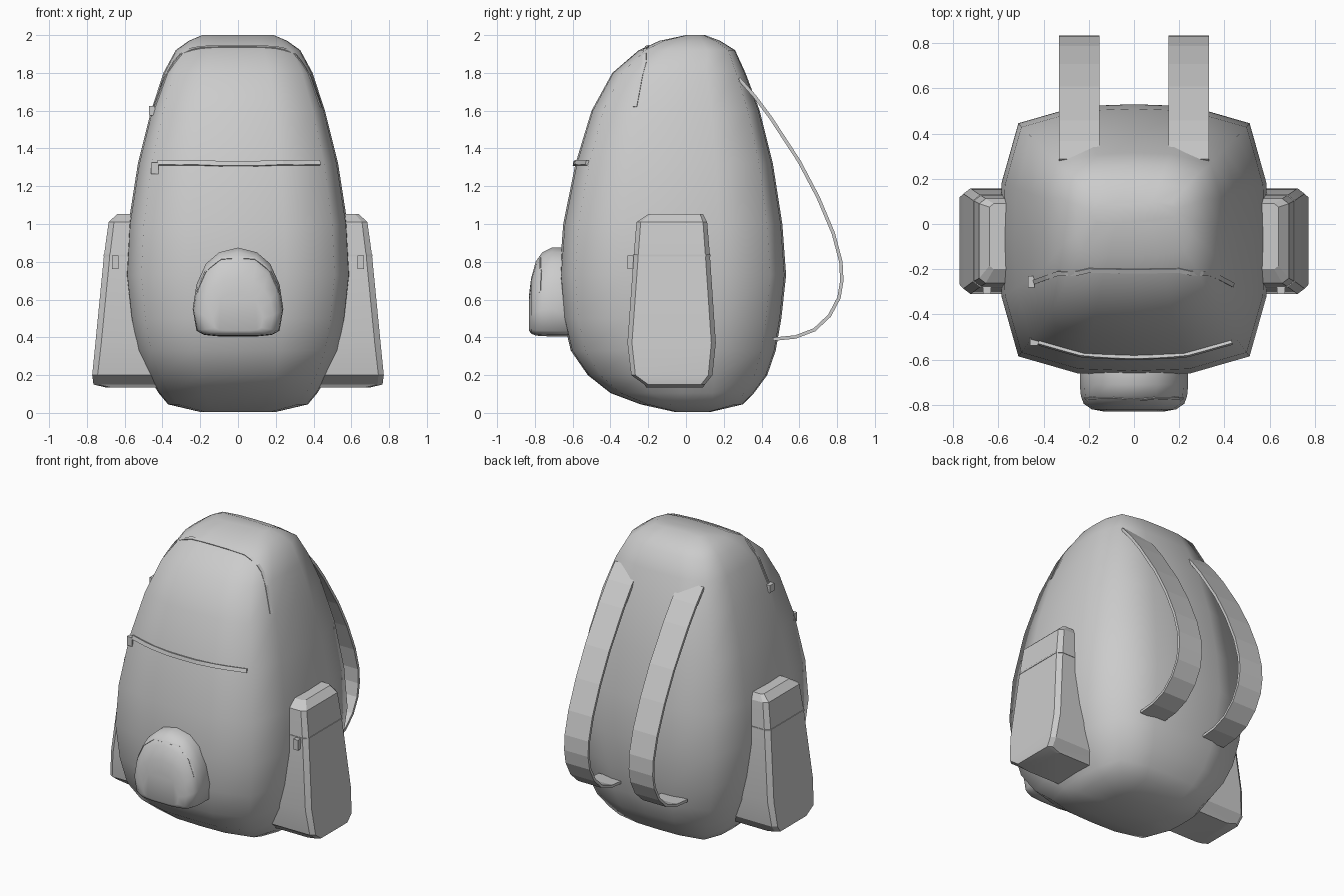
import bpy, bmesh
from mathutils import Vector
from mathutils.bvhtree import BVHTree

if "Cube" in bpy.data.objects:
    bpy.data.objects.remove(bpy.data.objects["Cube"])


def loft(name, rings, angle=None, smooth=False):
    """Skin a list of equal-length point rings and cap both ends."""
    bm = bmesh.new()
    vs = [[bm.verts.new(p) for p in r] for r in rings]
    n = len(vs[0])
    for a, b in zip(vs, vs[1:]):
        for i in range(n):
            bm.faces.new((a[i], a[(i + 1) % n], b[(i + 1) % n], b[i]))
    bm.faces.new(vs[0][::-1])
    bm.faces.new(vs[-1])
    bmesh.ops.recalc_face_normals(bm, faces=bm.faces)
    me = bpy.data.meshes.new(name)
    bm.to_mesh(me)
    bm.free()
    for p in me.polygons:
        p.use_smooth = smooth
    ob = bpy.data.objects.new(name, me)
    bpy.context.collection.objects.link(ob)
    if angle:
        bpy.ops.object.select_all(action='DESELECT')
        ob.select_set(True)
        bpy.context.view_layer.objects.active = ob
        bpy.ops.object.shade_smooth_by_angle(angle=angle)
    return ob


def box(name, c, s):
    x, y, z = (v / 2 for v in s)
    loft(name, [[(c[0] + sx * x, c[1] + sy * y, c[2] + d) for sx, sy in
                 ((-1, -1), (1, -1), (1, 1), (-1, 1))] for d in (-z, z)])


def tree_of(ob):
    return BVHTree.FromPolygons([v.co for v in ob.data.vertices],
                                [p.vertices for p in ob.data.polygons])


def zipper(name, ob, path, width, height):
    """Thin raised strip laid on the surface of ob along a path."""
    tree = tree_of(ob)
    pts = [Vector(p) for p in path]
    fine = [a.lerp(b, t / 3) for a, b in zip(pts, pts[1:]) for t in range(3)] + [pts[-1]]
    hits = [tree.find_nearest(p)[:2] for p in fine]
    rings = []
    for i, (p, n) in enumerate(hits):
        tan = hits[min(i + 1, len(hits) - 1)][0] - hits[max(i - 1, 0)][0]
        a = n.cross(tan).normalized() * width / 2
        b = n * height
        rings.append([p - a - b, p + a - b, p + a + b, p - a + b])
    loft(name, rings)


# main body: rounded-square section, (z, half width, front y, back y)
quad = [(1, 0), (.985, .42), (.86, .86), (.42, .985)]
section = []
x_dir, y_dir = (1, 0), (0, 1)
for k in range(4):
    section += quad
    quad = [(-y, x) for x, y in quad]
    quad = quad if k < 3 else []
levels = [(.005, .2, -.06, .13), (.045, .37, -.24, .3), (.105, .42, -.4, .36),
          (.2, .48, -.52, .43), (.33, .535, -.61, .475), (.5, .57, -.65, .505),
          (.73, .595, -.67, .53), (1, .58, -.65, .51), (1.32, .53, -.585, .46),
          (1.6, .46, -.5, .39), (1.8, .395, -.39, .315), (1.92, .33, -.25, .26),
          (1.97, .26, -.14, .18), (2, .19, 0, .1)]
body = loft("main_body", [[(w * sx, (f + b) / 2 + (b - f) / 2 * sy, z)
                           for sx, sy in section] for z, w, f, b in levels], smooth=True)

# zips on the body, with pulls
zipper("top_zip", body, [(-.45, -.26, 1.6), (-.34, -.22, 1.86), (-.2, -.21, 1.945),
                         (.2, -.21, 1.945), (.34, -.22, 1.86), (.44, -.27, 1.62)], .02, .006)
zipper("middle_zip", body, [(-.42, -.51, 1.32), (-.3, -.55, 1.32), (-.1, -.59, 1.32),
                            (.1, -.59, 1.32), (.3, -.55, 1.32), (.43, -.51, 1.32)], .026, .014)
box("top_zip_pull", (-.455, -.255, 1.6), (.03, .05, .05))
box("middle_zip_pull", (-.44, -.52, 1.295), (.04, .035, .06))

# front pocket: arched outline, (y, x scale, z scale)
half = [(.1, .405), (.18, .413), (.22, .435), (.24, .55), (.22, .68), (.17, .79), (.1, .85)]
arch = half + [(0, .875)] + [(-x, z) for x, z in half[::-1]]
pocket = loft("front_pocket", [[(x * sx, y, .47 + (z - .47) * (sz if z > .47 else sx))
                                for x, z in arch]
                               for y, sx, sz in ((-.5, 1, 1), (-.71, 1, 1), (-.76, .98, .94),
                                                 (-.795, .93, .82), (-.82, .78, .6),
                                                 (-.83, .55, .4))], smooth=True)
zipper("front_pocket_zip", pocket, [(-.22, -.775, .64), (-.18, -.775, .75), (-.09, -.775, .82),
                                    (.09, -.775, .82), (.18, -.775, .75), (.22, -.775, .64)],
       .012, .004)

# side pockets: chamfered section, (z, outer x, front y, back y, chamfer)
prof = [(.135, .70, -.21, .09, .02), (.15, .765, -.22, .1, .02), (.2, .772, -.29, .14, .022),
        (.37, .755, -.31, .158, .024), (.83, .71, -.277, .127, .024),
        (1.01, .685, -.262, .112, .022), (1.052, .64, -.2, .09, .015)]
for side, s in (("right", 1), ("left", -1)):
    rings = [[(s * .42, f, z), (s * (x - c * 1.3), f, z), (s * x, f + c, z),
              (s * x, b - c, z), (s * (x - c * 1.3), b, z), (s * .42, b, z)]
             for z, x, f, b, c in prof]
    loft(side + "_side_pocket", rings, angle=.3)
    # lid seam wrapped around the pocket
    loft(side + "_side_pocket_seam",
         [[(s * .5, -.28, z), (s * .681, -.28, z), (s * .713, -.255, z),
           (s * .713, .105, z), (s * .681, .13, z), (s * .5, .13, z)] for z in (.828, .838)])
    box(side + "_side_pocket_pull", (s * .65, -.292, .797), (.035, .035, .07))

# shoulder straps: side-view path (y, z)
strap = [(.28, 1.77), (.36, 1.68), (.45, 1.56), (.6, 1.33), (.7, 1.14), (.78, .95),
         (.82, .8), (.825, .7), (.81, .61), (.76, .515), (.68, .44), (.58, .402), (.46, .39)]
for side, s in (("right", 1), ("left", -1)):
    rings = []
    for i, (y, z) in enumerate(strap):
        a, b = strap[max(i - 1, 0)], strap[min(i + 1, len(strap) - 1)]
        n = Vector((0, -(b[1] - a[1]), b[0] - a[0])).normalized() * .009
        rings.append([Vector((s * x, y, z)) + n * k for x, k in
                      ((.153, -1), (.333, -1), (.333, 1), (.153, 1))])
    loft(side + "_shoulder_strap", rings)
